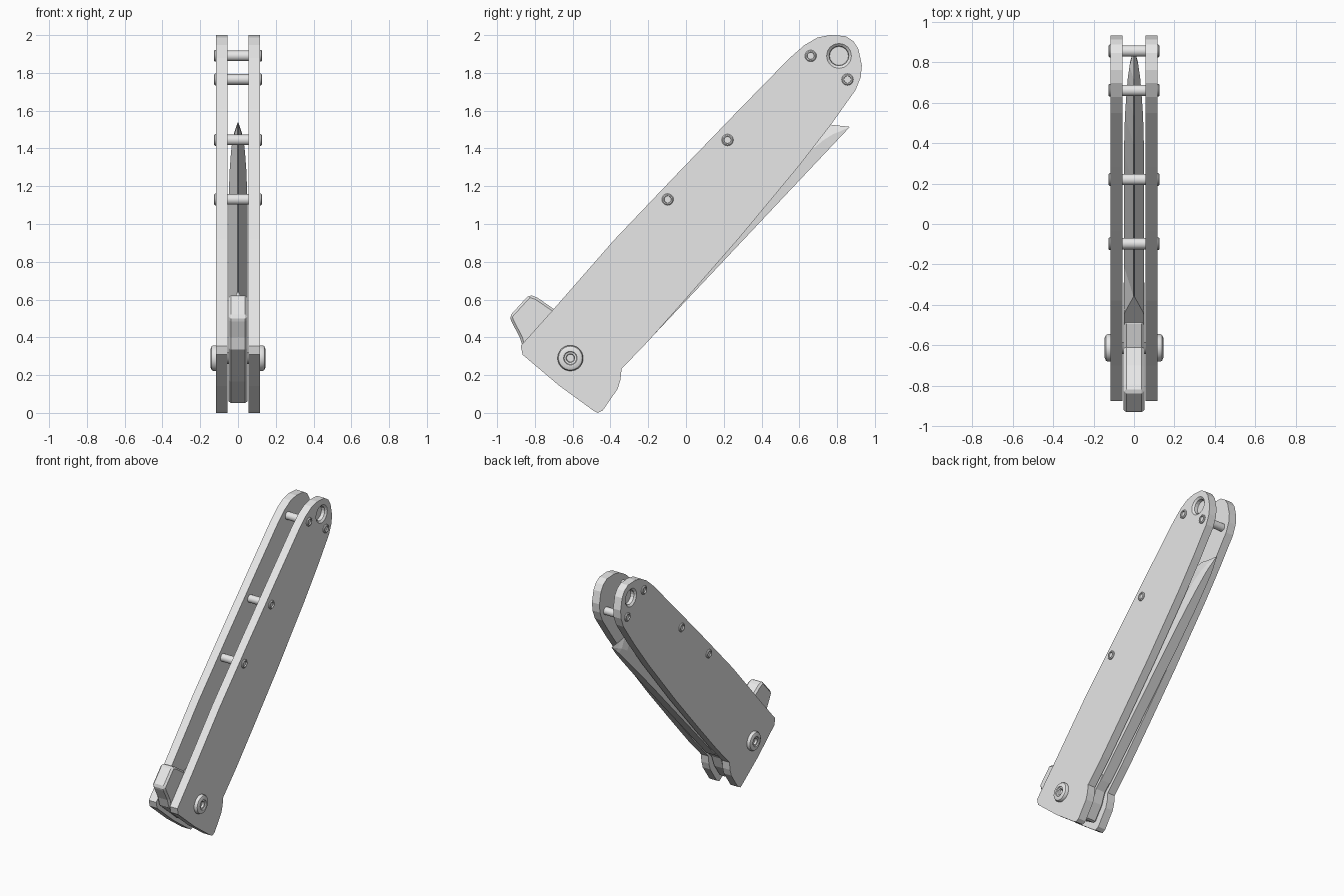
import bpy, bmesh, math

if "Cube" in bpy.data.objects:
    bpy.data.objects.remove(bpy.data.objects["Cube"])

steel = bpy.data.materials.new("light grey")
steel.diffuse_color = (0.8, 0.8, 0.8, 1)
steel.use_nodes = True
steel.node_tree.nodes["Principled BSDF"].inputs["Base Color"].default_value = steel.diffuse_color


def make(name, bm, smooth=False):
    bmesh.ops.recalc_face_normals(bm, faces=bm.faces)
    me = bpy.data.meshes.new(name)
    bm.to_mesh(me)
    bm.free()
    ob = bpy.data.objects.new(name, me)
    bpy.context.collection.objects.link(ob)
    me.materials.append(steel)
    if smooth:
        bpy.ops.object.select_all(action='DESELECT')
        ob.select_set(True)
        bpy.context.view_layer.objects.active = ob
        bpy.ops.object.shade_smooth_by_angle(angle=math.radians(30))
    return ob


def loft(name, rings, smooth=False, loop=False):
    """Skin a list of equal-length rings and cap both ends."""
    bm = bmesh.new()
    vs = [[bm.verts.new(p) for p in r] for r in rings]
    n = len(vs[0])
    for a, b in zip(vs, vs[1:]):
        for i in range(n):
            j = (i + 1) % n
            bm.faces.new((a[i], a[j], b[j], b[i]))
    bm.faces.new(vs[0])
    bm.faces.new(vs[-1])
    return make(name, bm, smooth)


def slab(name, outline, x0, x1):
    return loft(name, [[(x, y, z) for y, z in outline] for x in (x0, x1)])


def turned(name, y, z, half, segs=20):
    """Part turned about an x-parallel axis, mirrored across x = 0."""
    prof = half + [(-x, r) for x, r in reversed(half)]
    rings = [[(x, y + r * math.cos(2 * math.pi * i / segs),
               z + r * math.sin(2 * math.pi * i / segs)) for i in range(segs)]
             for x, r in prof]
    return loft(name, rings, True)


# Handle plates, each with a blind tapered recess near the end
handle = [(-0.875, 0.355), (-0.70, 0.55), (-0.378, 0.918), (-0.035, 1.278),
          (0.283, 1.607), (0.548, 1.878), (0.627, 1.947), (0.696, 1.987),
          (0.76, 2.0), (0.844, 1.995), (0.886, 1.968), (0.913, 1.926),
          (0.931, 1.84), (0.925, 1.777), (0.897, 1.708), (0.765, 1.523),
          (0.60, 1.31), (0.283, 0.928), (0.019, 0.626), (-0.193, 0.387),
          (-0.341, 0.233), (-0.347, 0.175), (-0.362, 0.127), (-0.44, 0.014),
          (-0.468, 0.0), (-0.49, 0.012), (-0.67, 0.143), (-0.865, 0.308)]
for side, label in ((1, "right"), (-1, "left")):
    plate = slab(label + "_handle_plate", handle, side * 0.056, side * 0.117)
    cutter = loft("recess_cutter", [
        [(side * x, 0.81 + r * math.cos(math.pi * i / 8),
          1.89 + r * math.sin(math.pi * i / 8)) for i in range(16)]
        for x, r in ((0.080, 0.05), (0.105, 0.052), (0.117, 0.066), (0.13, 0.066))])
    cutter.hide_render = True
    mod = plate.modifiers.new("recess", 'BOOLEAN')
    mod.operation = 'DIFFERENCE'
    mod.solver = 'EXACT'
    mod.object = cutter
    bpy.ops.object.select_all(action='DESELECT')
    plate.select_set(True)
    bpy.context.view_layer.objects.active = plate
    bpy.ops.object.modifier_apply(modifier="recess")
    bpy.data.objects.remove(cutter)

# Spacer pins with screw heads
for k, (y, z) in enumerate(((0.66, 1.89), (0.855, 1.765), (0.22, 1.445), (-0.097, 1.13))):
    turned(f"spacer_pin_{k + 1}", y, z,
           [(0.119, 0.001), (0.119, 0.018), (0.127, 0.020), (0.127, 0.026),
            (0.122, 0.031), (0.110, 0.031), (0.110, 0.028)])

# Pivot bolt with socketed heads
turned("pivot_bolt", -0.612, 0.29,
       [(0.122, 0.001), (0.122, 0.020), (0.136, 0.023), (0.138, 0.033),
        (0.145, 0.036), (0.145, 0.050), (0.139, 0.063), (0.130, 0.068),
        (0.112, 0.068), (0.112, 0.03)], 28)

# Blade: stations of (length, edge height, half thickness, half edge thickness)
SPINE = 0.407


def on_blade(x, u, s):
    return (x, 0.686 * u - 0.728 * s, 0.728 * u + 0.686 * s)


rings = []
for u, e, t, te in ((0.0, 0.70, 0.050, 0.050), (0.10, 0.70, 0.050, 0.048),
                    (0.22, 0.70, 0.050, 0.002), (0.65, 0.705, 0.050, 0.002),
                    (1.03, 0.698, 0.050, 0.002), (1.29, 0.669, 0.045, 0.002),
                    (1.45, 0.630, 0.037, 0.002), (1.55, 0.585, 0.030, 0.002),
                    (1.61, 0.532, 0.022, 0.002), (1.64, 0.482, 0.014, 0.002),
                    (1.694, 0.411, 0.003, 0.001)):
    g = SPINE + 0.3 * (e - SPINE)
    rings.append([on_blade(x, u, s) for x, s in
                  ((-t * 0.8, SPINE), (t * 0.8, SPINE), (t, g), (te, e), (-te, e), (-t, g))])
loft("blade", rings)

# Blade root with the flipper tab
root = [(-0.70, 0.55), (-0.79, 0.612), (-0.83, 0.626), (-0.934, 0.512),
        (-0.925, 0.485), (-0.88, 0.40), (-0.86, 0.335), (-0.66, 0.165),
        (-0.46, 0.045), (-0.385, 0.15), (-0.352, 0.235), (-0.27, 0.31),
        (-0.48, 0.51), (-0.61, 0.47)]
tab = slab("blade_root_and_tab", root, -0.051, 0.051)
bev = tab.modifiers.new("soft_edge", 'BEVEL')
bev.width = 0.013
bev.segments = 1
bev.limit_method = 'ANGLE'
bev.angle_limit = math.radians(60)
